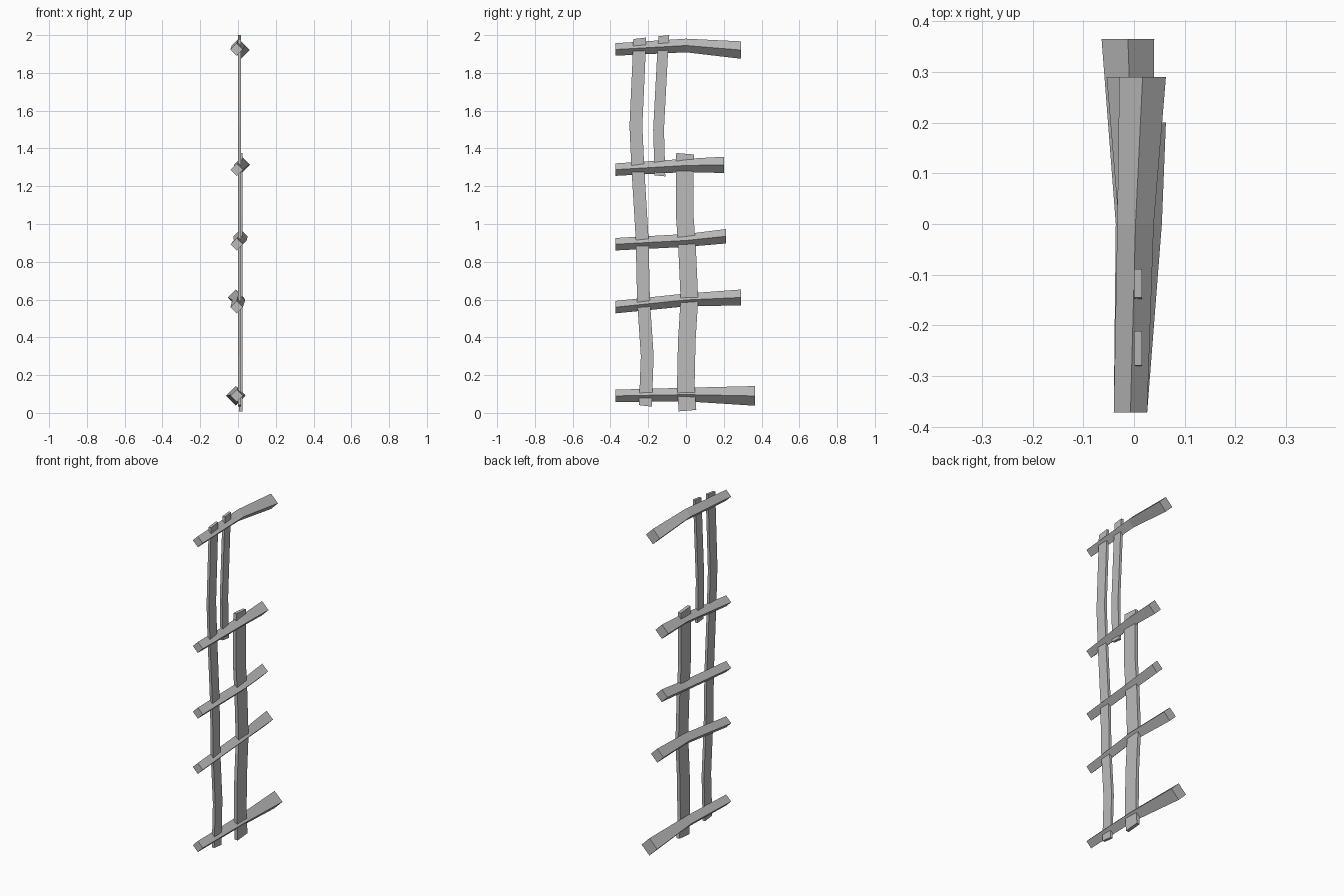
import bpy, bmesh
from mathutils import Vector

cube = bpy.data.objects.get("Cube")
if cube:
    bpy.data.objects.remove(cube, do_unlink=True)

# One plain grey for all the timber
grey = bpy.data.materials.new("weathered_grey")
grey.use_nodes = True
colour = (0.5, 0.5, 0.5, 1)
grey.diffuse_color = colour
grey.node_tree.nodes["Principled BSDF"].inputs["Base Color"].default_value = colour


def loft(name, rings):
    """Skin a closed flat-faced bar through four-cornered rings."""
    bm = bmesh.new()
    loops = [[bm.verts.new(p) for p in ring] for ring in rings]
    for a, b in zip(loops, loops[1:]):
        for i in range(4):
            j = (i + 1) % 4
            bm.faces.new((a[i], a[j], b[j], b[i]))
    bm.faces.new(loops[0][::-1])
    bm.faces.new(loops[-1])
    bmesh.ops.recalc_face_normals(bm, faces=bm.faces)
    mesh = bpy.data.meshes.new(name)
    bm.to_mesh(mesh)
    bm.free()
    mesh.materials.append(grey)
    obj = bpy.data.objects.new(name, mesh)
    bpy.context.collection.objects.link(obj)


def rail(name, sections):
    """Square beam standing on its edge; section = y, centre x, centre z, half diagonal."""
    loft(name, [[Vector((x + dx * h, y, z + dz * h))
                 for dx, dz in ((1, 0), (0, 1), (-1, 0), (0, -1))]
                for y, x, z, h in sections])


def plank(name, x, width, thick, tilt, path):
    """Thin upright board; path = y, z centres, tilt raises the +y corner of both ends."""
    rings = []
    for n, (y, z) in enumerate(path):
        t = tilt if n in (0, len(path) - 1) else 0
        if n == 0:
            t = -t
        rings.append([(x + sx * thick / 2, y + sy * width / 2, z + sy * t / 2)
                      for sx, sy in ((1, 1), (-1, 1), (-1, -1), (1, -1))])
    loft(name, rings)


# Crooked rails that thicken toward the back
FRONT = -0.372
rail("bottom_rail", [(FRONT, -.007, .09, .033), (0, 0, .097, .036), (.365, -.012, .09, .052)])
rail("lower_rail", [(FRONT, -.007, .56, .033), (0, .004, .598, .034), (.29, -.012, .611, .042)])
rail("middle_rail", [(FRONT, -.007, .893, .033), (0, .012, .913, .034), (.212, .013, .935, .038)])
rail("upper_rail", [(FRONT, -.007, 1.288, .033), (0, .02, 1.31, .035), (.2, .02, 1.313, .043)])
rail("top_rail", [(FRONT, -.007, 1.924, .033), (0, .003, 1.945, .036), (.29, .017, 1.921, .046)])

# Warped upright planks
plank("tall_plank", .008, .068, .016, .008,
      [(-.215, .037), (-.205, .3), (-.225, .6), (-.232, .92),
       (-.255, 1.3), (-.265, 1.52), (-.25, 1.85), (-.245, 1.983)])
plank("short_plank", .008, .057, .016, .006,
      [(-.138, 1.255), (-.145, 1.5), (-.125, 1.88), (-.117, 1.997)])
plank("wide_plank", .015, .093, .02, -.008,
      [(.008, .012), (-.001, .14), (.004, .38), (.018, .6),
       (.006, .87), (-.007, 1.05), (-.007, 1.28), (-.005, 1.372)])
